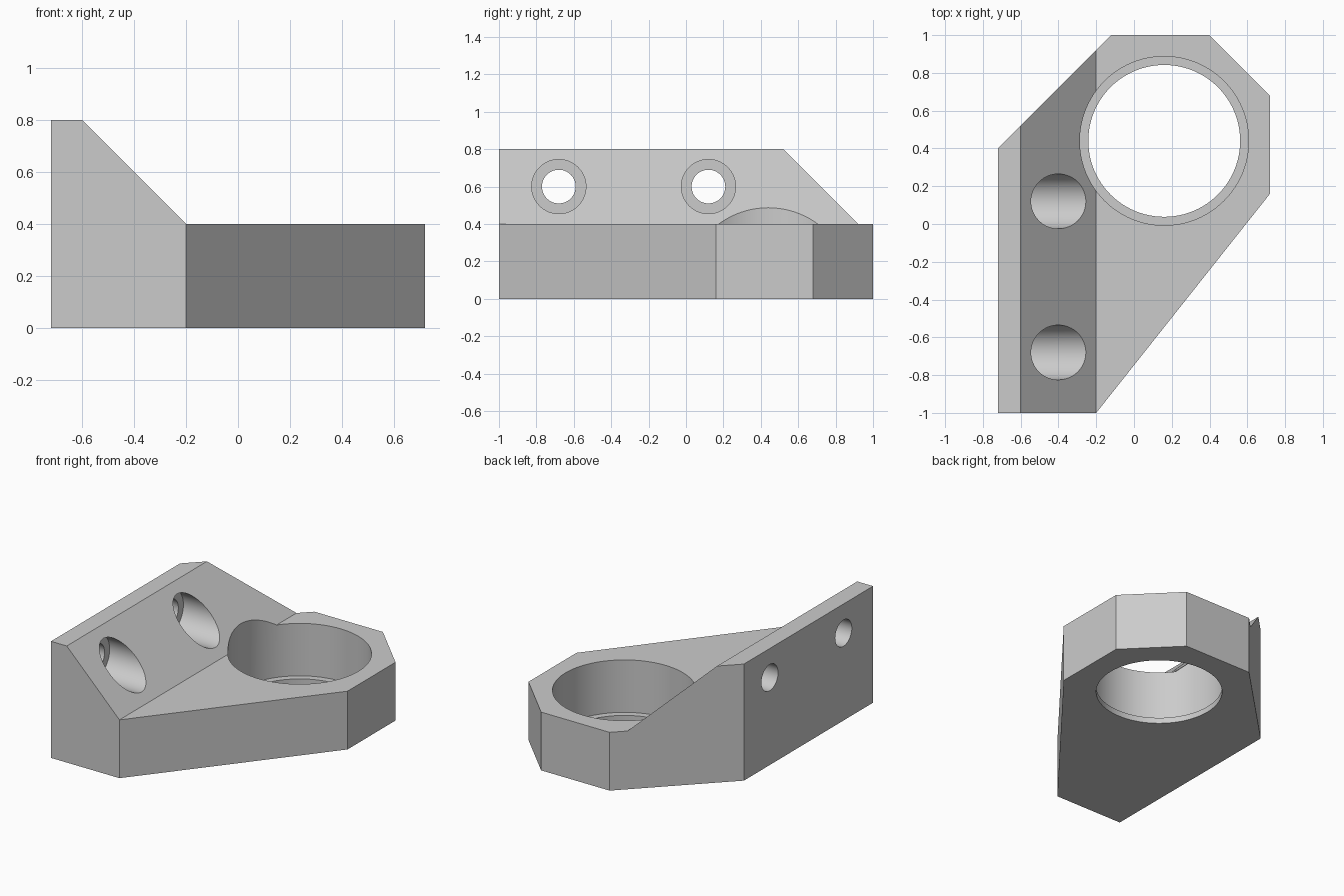
import bpy
import bmesh
import math
from mathutils import Matrix, Vector

cube = bpy.data.objects.get("Cube")
if cube:
    bpy.data.objects.remove(cube, do_unlink=True)

grey = bpy.data.materials.new("light grey")
grey.use_nodes = True
grey.diffuse_color = (0.6, 0.6, 0.6, 1)
grey.node_tree.nodes["Principled BSDF"].inputs["Base Color"].default_value = (0.6, 0.6, 0.6, 1)


def add_object(name, bm):
    bmesh.ops.recalc_face_normals(bm, faces=bm.faces)
    mesh = bpy.data.meshes.new(name)
    bm.to_mesh(mesh)
    bm.free()
    mesh.materials.append(grey)
    obj = bpy.data.objects.new(name, mesh)
    bpy.context.collection.objects.link(obj)
    return obj


def prism(name, points, direction):
    bm = bmesh.new()
    face = bm.faces.new([bm.verts.new(p) for p in points])
    grown = bmesh.ops.extrude_face_region(bm, geom=[face], use_keep_orig=True)
    verts = [v for v in grown["geom"] if isinstance(v, bmesh.types.BMVert)]
    bmesh.ops.translate(bm, verts=verts, vec=direction)
    return add_object(name, bm)


def cylinder(name, radius, start, end, segments):
    start, end = Vector(start), Vector(end)
    axis = end - start
    turn = axis.to_track_quat("Z", "Y").to_matrix().to_4x4()
    bm = bmesh.new()
    bmesh.ops.create_cone(bm, cap_ends=True, segments=segments, radius1=radius, radius2=radius,
                          depth=axis.length, matrix=Matrix.Translation((start + end) / 2) @ turn)
    return add_object(name, bm)


def cut(target, cutter):
    cutter.hide_render = True
    mod = target.modifiers.new(cutter.name, "BOOLEAN")
    mod.operation = "DIFFERENCE"
    mod.solver = "EXACT"
    mod.object = cutter
    bpy.context.view_layer.objects.active = target
    bpy.ops.object.modifier_apply(modifier=mod.name)
    bpy.data.objects.remove(cutter, do_unlink=True)


# Block with the bracket's outline
outline = [(-0.72, -1), (-0.2, -1), (0.72, 0.16), (0.72, 0.68),
           (0.4, 1), (-0.12, 1), (-0.72, 0.4)]
bracket = prism("bearing_bracket", [(x, y, 0) for x, y in outline], (0, 0, 0.8))

# Clear the space above the base plate and the sloped wall
slope = [(-0.2, 0.4), (1, 0.4), (1, 1.4), (-1.2, 1.4)]
cut(bracket, prism("slope_cutter", [(x, -1.5, z) for x, z in slope], (0, 3, 0)))

# Round seat with a thin lip at the bottom
bx, by = 0.16, 0.44
cut(bracket, cylinder("seat_cutter", 0.447, (bx, by, 0.04), (bx, by, 1.2), 96))
cut(bracket, cylinder("lip_cutter", 0.402, (bx, by, -0.2), (bx, by, 0.3), 96))

# Counterbored screw holes through the wall
for y in (-0.68, 0.12):
    cut(bracket, cylinder("counterbore_cutter", 0.145, (-0.6, y, 0.6), (0.4, y, 0.6), 64))
    cut(bracket, cylinder("screw_cutter", 0.09, (-1, y, 0.6), (-0.4, y, 0.6), 64))

# Smooth bores, crisp edges
bpy.ops.object.select_all(action="DESELECT")
bracket.select_set(True)
bpy.context.view_layer.objects.active = bracket
bpy.ops.object.shade_smooth_by_angle(angle=math.radians(30))
